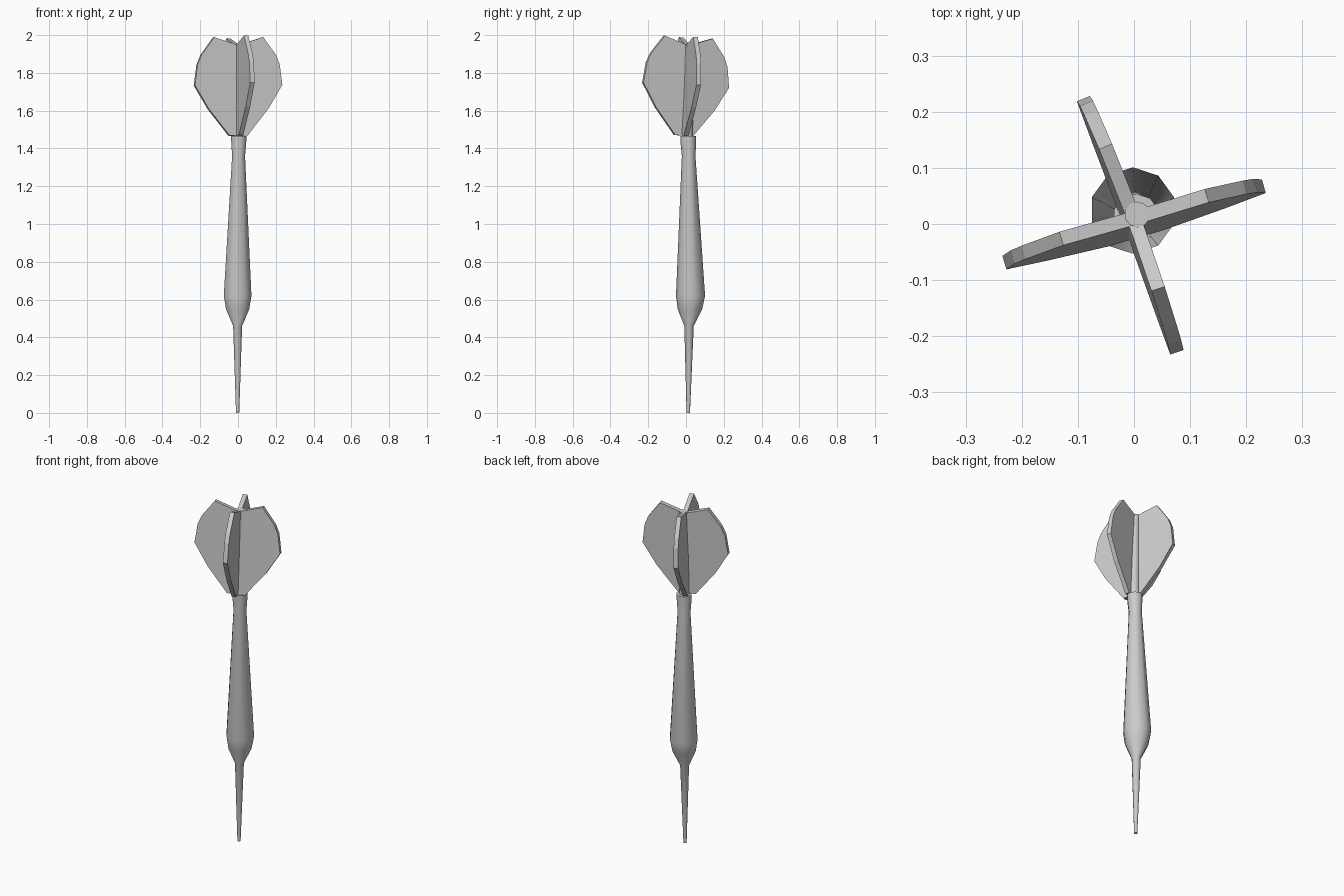
import bpy, bmesh, math

if "Cube" in bpy.data.objects:
    bpy.data.objects.remove(bpy.data.objects["Cube"])


def finish(name, bm, smooth=False):
    bmesh.ops.recalc_face_normals(bm, faces=bm.faces[:])
    mesh = bpy.data.meshes.new(name)
    bm.to_mesh(mesh)
    bm.free()
    obj = bpy.data.objects.new(name, mesh)
    bpy.context.collection.objects.link(obj)
    if smooth:
        bpy.ops.object.select_all(action='DESELECT')
        bpy.context.view_layer.objects.active = obj
        obj.select_set(True)
        bpy.ops.object.shade_smooth_by_angle(angle=math.radians(40))
    return obj


def turned(name, rings, sides=10):
    """Closed turned solid from rings of (radius, z, centre x, centre y)."""
    bm = bmesh.new()
    loops = []
    for r, z, cx, cy in rings:
        loops.append([bm.verts.new((cx + r * math.cos(math.pi / 2 + math.tau * i / sides),
                                    cy + r * math.sin(math.pi / 2 + math.tau * i / sides), z))
                      for i in range(sides)])
    for a, b in zip(loops, loops[1:]):
        for i in range(sides):
            j = (i + 1) % sides
            bm.faces.new((a[i], a[j], b[j], b[i]))
    bm.faces.new(loops[0])
    bm.faces.new(loops[-1])
    return finish(name, bm, True)


def fin(name, angle, outline, thick=0.025):
    """Flat flight plate at an angle about the axis, leaning slightly back."""
    ca, sa = math.cos(math.radians(angle)), math.sin(math.radians(angle))
    bm = bmesh.new()
    sheets = []
    for t in (-thick / 2, thick / 2):
        sheet = []
        for r, z in outline:
            x, y = r * ca - t * sa, r * sa + t * ca
            sheet.append(bm.verts.new((x, y + 0.05 * (z - 1.735),
                                       z - 0.055 * y + 0.02 * x)))
        sheets.append(sheet)
        bm.faces.new(sheet)
    a, b = sheets
    for i in range(len(a)):
        j = (i + 1) % len(a)
        bm.faces.new((a[i], a[j], b[j], b[i]))
    return finish(name, bm)


# Needle point and weighted barrel
turned("barrel_and_point", [
    (0.009, 0.0, -0.002, 0.012), (0.025, 0.46, -0.002, 0.016),
    (0.065, 0.55, -0.002, 0.021), (0.077, 0.62, -0.002, 0.024),
    (0.036, 1.36, 0.003, 0.014), (0.042, 1.44, 0.004, 0.012),
    (0.042, 1.465, 0.004, 0.012)])

# Slim stem between the flights
turned("flight_stem", [(0.027, 1.45, 0.004, 0.008), (0.023, 1.953, 0.006, 0.017)])

# Four flights
outline = [(0, 1.468), (0.05, 1.468), (0.165, 1.61), (0.241, 1.735),
           (0.226, 1.845), (0.205, 1.895), (0.135, 1.989), (0, 1.945)]
for i, angle in enumerate((16.2, 112, 196.6, 288.5)):
    fin(f"flight_{i + 1}", angle, outline)
